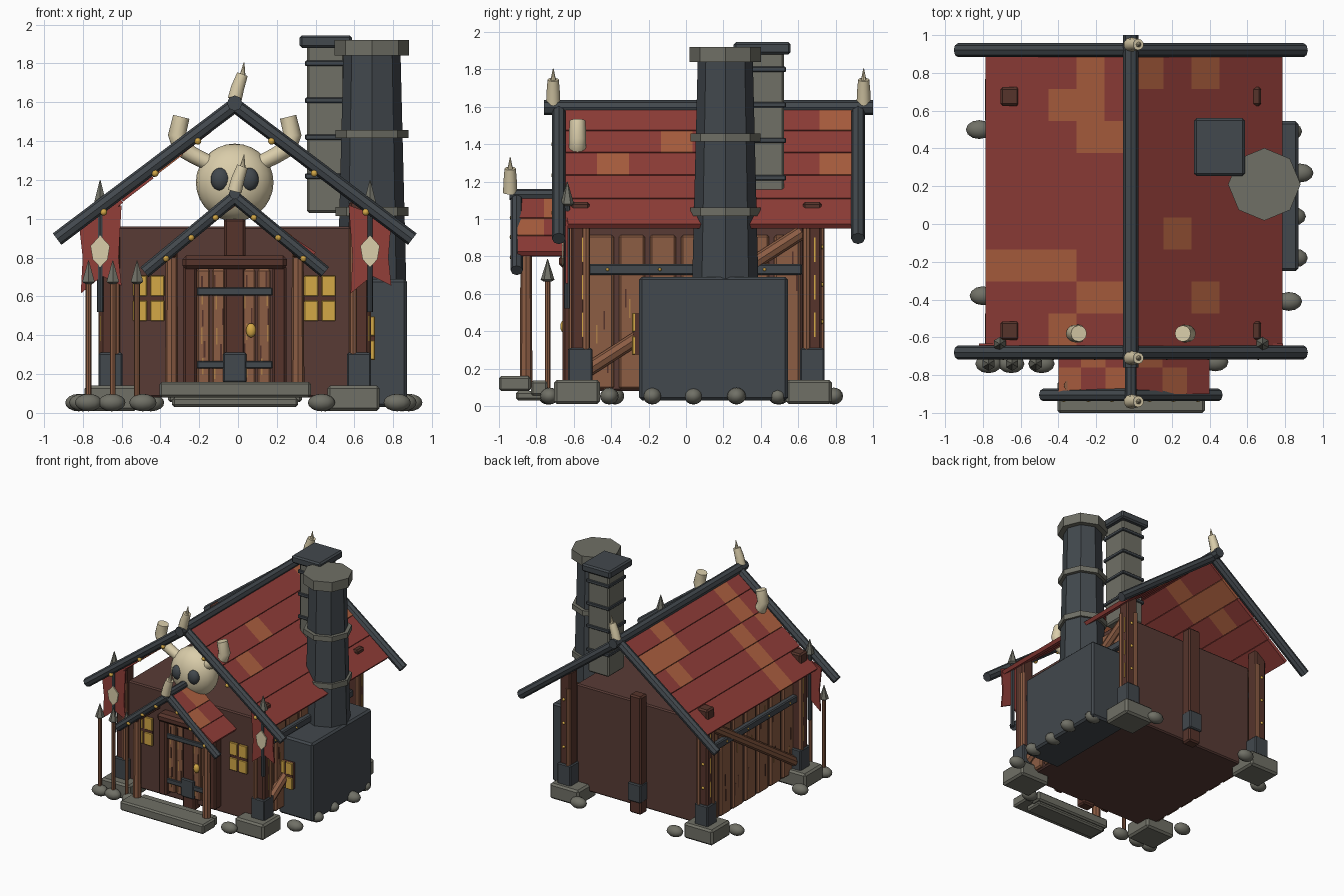
import bpy, bmesh, math, random
from mathutils import Vector

if "Cube" in bpy.data.objects:
    bpy.data.objects.remove(bpy.data.objects["Cube"])

random.seed(4)
C = -0.017  # centre line of the house


def material(name, r, g, b):
    m = bpy.data.materials.new(name)
    m.diffuse_color = [(c / 255 / 12.92 if c < 11 else ((c / 255 + .055) / 1.055) ** 2.4) for c in (r, g, b)] + [1]
    m.use_nodes = True
    m.node_tree.nodes["Principled BSDF"].inputs["Base Color"].default_value = m.diffuse_color
    return m


RED = material("roof_red", 146, 62, 57)
ORANGE = material("patch_orange", 174, 96, 64)
IRON = material("dark_iron", 66, 72, 77)
STONE = material("grey_stone", 112, 112, 102)
WALL = material("wall_brown", 88, 59, 53)
DARK = material("dark_wood", 86, 52, 43)
WOOD = material("light_wood", 140, 93, 68)
STRAW = material("split_wood", 176, 128, 74)
GOLD = material("gold", 212, 168, 70)
BONE = material("bone", 218, 205, 170)


def finish(name, bm, *mats):
    me = bpy.data.meshes.new(name)
    bmesh.ops.recalc_face_normals(bm, faces=bm.faces)
    bm.to_mesh(me)
    bm.free()
    for m in mats:
        me.materials.append(m)
    ob = bpy.data.objects.new(name, me)
    bpy.context.collection.objects.link(ob)
    return ob


def box(name, x0, x1, y0, y1, z0, z1, mat, bevel=0.008):
    bm = bmesh.new()
    bmesh.ops.create_cube(bm, size=1)
    for v in bm.verts:
        v.co = ((x0 + x1) / 2 + v.co.x * (x1 - x0), (y0 + y1) / 2 + v.co.y * (y1 - y0), (z0 + z1) / 2 + v.co.z * (z1 - z0))
    ob = finish(name, bm, mat)
    if bevel:
        ob.modifiers.new("bevel", 'BEVEL').width = bevel
    return ob


def tube(name, pts, radii, mat, n=8, smooth=False):
    """Sweep a round section of changing radius through the points."""
    bm, pts, rings = bmesh.new(), [Vector(p) for p in pts], []
    for i, p in enumerate(pts):
        t = (pts[min(i + 1, len(pts) - 1)] - pts[max(i - 1, 0)]).normalized()
        ref = Vector((0, 1, 0)) if abs(t.y) < 0.8 else Vector((1, 0, 0))
        u = (ref - t * ref.dot(t)).normalized()
        w = t.cross(u)
        rings.append([bm.verts.new(p + radii[i] * (u * math.cos(2 * math.pi * k / n) + w * math.sin(2 * math.pi * k / n)))
                      for k in range(n)])
    for a, b in zip(rings, rings[1:]):
        for k in range(n):
            bm.faces.new((a[k], a[(k + 1) % n], b[(k + 1) % n], b[k])).smooth = smooth
    bm.faces.new(rings[0])
    bm.faces.new(rings[-1])
    return finish(name, bm, mat)


def ball(name, x, y, z, rx, ry, rz, mat, seg=16):
    bm = bmesh.new()
    bmesh.ops.create_uvsphere(bm, u_segments=seg, v_segments=seg // 2 + 2, radius=1)
    for v in bm.verts:
        v.co = (x + v.co.x * rx, y + v.co.y * ry, z + v.co.z * rz)
    for f in bm.faces:
        f.smooth = True
    return finish(name, bm, mat)


def roof(name, sx, xs, ys, top, slope, patches):
    """One roof slope of overlapping rows; listed (row, column) tiles are orange."""
    bm = bmesh.new()
    for r, (xa, xb) in enumerate(zip(xs, xs[1:])):
        za, zb = top - slope * xa, top - slope * xb + 0.005
        rows = [[bm.verts.new((sx * x, y, z)) for y in ys] for x, z in ((xa, za), (xb, zb))]
        for c in range(len(ys) - 1):
            f = bm.faces.new((rows[0][c], rows[0][c + 1], rows[1][c + 1], rows[1][c]))
            f.material_index = int((r, c) in patches)
    ob = finish(name, bm, RED, ORANGE)
    for p in ob.data.polygons:
        if p.normal.z < 0:
            p.flip()
    s = ob.modifiers.new("thickness", 'SOLIDIFY')
    s.thickness = 0.03
    s.offset = -1


def gable_frame(y, apex, run, drop, r, studs, sink=0):
    for sx in (-1, 1):
        tube("rafter", [(C, y, apex), (C + sx * run, y, apex - drop)], [r, r], IRON)
        for s in studs:
            ball("rafter_stud", C + sx * s, y - r * .6, apex - drop * s / run - sink, .018, .018, .018, GOLD, 8)


def horn_finial(y, z):
    tube("ridge_horn", [(C, y, z), (C + .015, y, z + .06), (C + .04, y, z + .13)], [.038, .036, .03], BONE, 10, True)
    tube("horn_spike", [(C + .04, y, z + .12), (C + .048, y, z + .19)], [.016, .002], BONE, 8)


def spear(x, y, z0, z1, head, r, mat):
    tube("spear_shaft", [(x, y, z0), (x, y, z1 - head)], [r, r], mat)
    tube("spear_head", [(x, y, z1 - head - .01), (x, y, z1 - head), (x, y, z1)], [.02, .037, .002], STONE, 6)


def window(x, y, z, w, h):
    box("window_bars", x - w / 2, x + w / 2, y, y + .03, z - h / 2, z + h / 2, DARK, 0)
    for a in (-1, 1):
        for b in (-1, 1):
            px, pz = x + a * w * .28, z + b * h * .28
            box("window_pane", px - w * .225, px + w * .225, y - .008, y + .01, pz - h * .23, pz + h * .23, GOLD, .004)


# Main hall
box("hall", C - .6, C + .6, -.585, .63, .08, .96, WALL, .01)
for sx in (-1, 1):
    X = lambda d: C + sx * d
    span = lambda a, b: sorted((X(a), X(b)))
    for i in range(7):
        y = -.525 + i * .166
        box("side_plank", *span(.59, .622), y, y + .14, .09, .915, WOOD, .012)
        for k in range(3):
            yy, zz = y + random.uniform(.03, .12), random.uniform(.15, .75)
            box("plank_crack", *span(.62, .625), yy, yy + .007, zz, zz + .1, STRAW if k == 1 else DARK, 0)
    box("side_iron_beam", *span(.61, .66), -.52, .62, .70, .76, IRON)
    for y in (-.42, -.14, .14, .42):
        ball("beam_stud", X(.66), y, .73, .009, .009, .009, GOLD, 8)
    tube("side_brace", [(X(.635), -.53, .19), (X(.635), .62, .93)], [.038, .038], WOOD)
    # Corner posts with iron boots on stone footings
    for y, back in ((-.565, -1), (.675, 1)):
        box("corner_post", X(.64) - .05, X(.64) + .05, y - .05, y + .05, .1, 1.09 if sx > 0 else 1.11, DARK, .012)
        box("post_boot", X(.64) - .062, X(.64) + .062, y - .065, y + .065, .12, .31, IRON)
        fx = -.655 if sx < 0 else .595
        box("footing", fx - .135, fx + .135, y - .14, y + .105, .01, .14, STONE, .015)
        tube("post_pole", [(X(.68), y - back * .03, .12), (X(.68), y - back * .03, .95)], [.022, .022], WOOD)
        tube("post_pole", [(X(.61), y + back * .045, .12), (X(.61), y + back * .045, .95)], [.02, .02], WOOD)
        for z in (.45, .65, .85):
            if back > 0:
                ball("post_stud", X(.65), y + .05, z, .012, .012, .012, GOLD, 8)
            box("post_sliver", *span(.688, .694), y + .01, y + .018, z - .08, z + .05, GOLD, 0)
# Centre posts
for y, top in ((-.595, 1.0), (.66, 1.045)):
    box("centre_post", C - .055, C + .055, y - .045, y + .045, .05, top, DARK, .012)
    box("centre_boot", C - .06, C + .06, y - .06, y + .06, .155, .31, IRON)

# Main roof
ys = [-.645 + .17 * i for i in range(10)]
xs = [0, .155, .304, .453, .61, .785]
roof("roof_left", -1, xs, ys, 1.595, .80,
     {(2, 7), (2, 2), (2, 0), (1, 6), (1, 7), (1, 8), (1, 1), (0, 6), (0, 1), (3, 2), (4, 2)})
roof("roof_right", 1, xs, ys, 1.595, .80, {(0, 8), (1, 3), (2, 8), (2, 1)})
tube("ridge_beam", [(C, -.76, 1.595), (C, 1.0, 1.595)], [.04, .04], IRON)
gable_frame(-.68, 1.585, .915, .69, .037, (.19, .41, .675), .042)
gable_frame(.92, 1.585, .915, .69, .037, ())
horn_finial(-.71, 1.615)
horn_finial(.95, 1.615)

# Porch
for sx in (-1, 1):
    roof("porch_roof", sx, [0, .15, .28, .4], [-.9, -.76, -.59], 1.11, .72, {(0, 0), (2, 0), (1, 1)} if sx < 0 else {(1, 0), (0, 1)})
    tube("porch_post", [(C + sx * .325, -.855, .1), (C + sx * .325, -.855, .86)], [.034, .03], WOOD)
    box("porch_side_beam", C + sx * .325 - .025, C + sx * .325 + .025, -.89, -.58, .80, .84, DARK)
tube("porch_ridge", [(C, -.945, 1.13), (C, -.6, 1.13)], [.03, .03], IRON)
gable_frame(-.905, 1.11, .465, .385, .033, (.1, .225, .355), .02)
horn_finial(-.94, 1.14)
box("step_front", -.405, .375, -1.0, -.83, .08, .16, STONE, .012)
box("step_rear", -.36, .33, -.83, -.74, .055, .135, STONE, .012)
box("step_base", -.34, .31, -.91, -.76, .03, .08, STONE, .012)

# Door
for i in range(5):
    x = C - .195 + i * .078
    box("door_plank", x, x + .068, -.635, -.58, .15, .74, WOOD, .008)
    for k in range(6):
        xx, zz = x + random.uniform(.008, .052), .17 + k * .09 + random.uniform(0, .03)
        box("door_grain", xx, xx + .008, -.638, -.63, zz, zz + .085, DARK if k % 2 else STRAW, 0)
for sx in (-1, 1):
    box("door_jamb", C + sx * .23 - .036, C + sx * .23 + .036, -.66, -.57, .12, .76, DARK, .012)
box("door_lintel", C - .27, C + .27, -.68, -.57, .74, .81, DARK, .02)
for z in (.248, .625):
    box("door_strap", C - .195, C + .195, -.65, -.63, z - .02, z + .02, IRON, .005)
ball("door_knob", .067, -.65, .425, .026, .022, .037, GOLD, 12)

# Windows
for x in (-.46, .422):
    window(x, -.597, .59, .16, .23)
window(.64, -.28, .385, .13, .22)

# Skull with horns
ball("skull", C, -.55, 1.187, .2, .15, .2, BONE, 24)
for sx in (-1, 1):
    ball("skull_eye", C + sx * .074, -.67, 1.203, .051, .04, .06, IRON, 14)
    tube("skull_horn", [(C + sx * x, -.58, z) for x, z in ((.12, 1.28), (.21, 1.325), (.275, 1.365), (.298, 1.43), (.275, 1.525))],
         [.04, .042, .047, .046, .043], BONE, 12, True)

# Forge block, octagonal chimney and square chimney
box("forge_block", .55, .87, -.25, .545, .03, .69, IRON, .015)
tube("round_chimney", [(.69, .21, .66), (.69, .21, 1.86)], [.177, .147], IRON)
for z0, z1, r in ((1.015, 1.06, .187), (1.415, 1.458, .187), (1.84, 1.92, .192)):
    tube("chimney_ring", [(.69, .21, z0), (.69, .21, z1)], [r, r], STONE)
box("square_chimney", .355, .55, .31, .525, 1.03, 1.9, STONE, .012)
for z in (1.22, 1.42, 1.61, 1.80):
    box("chimney_band", .345, .56, .30, .535, z - .014, z + .014, IRON, .005)
box("square_chimney_cap", .318, .587, .255, .56, 1.88, 1.945, IRON, .012)

# Banners on lances
for cx in (-.71, .68):
    spear(cx, -.635, .52, 1.2, .12, .016, IRON)
    bm = bmesh.new()
    flag = ((-.11, 1.07 if cx > 0 else .98), (.11, 1.07 if cx < 0 else .99), (.095, .8), (.11, .655), (.01, .705), (-.1, .615), (-.09, .8))
    bm.faces.new([bm.verts.new((cx + x, -.632, z)) for x, z in flag])
    finish("banner", bm, RED).modifiers.new("thickness", 'SOLIDIFY').thickness = .012
    bm = bmesh.new()
    badge = ((0, .915), (.05, .86), (.038, .79), (0, .75), (-.038, .79), (-.05, .86))
    bm.faces.new([bm.verts.new((cx + x, -.655, z)) for x, z in badge])
    finish("banner_badge", bm, BONE).modifiers.new("thickness", 'SOLIDIFY').thickness = .009

# Spears standing by the door
for x in (-.77, -.645, -.52):
    spear(x, -.74, .06, .785, .11, .015, WOOD)

# Loose stones round the base
for x, y in ((-.77, -.74), (-.65, -.74), (-.49, -.74), (.43, -.73), (-.82, .5), (-.8, -.38), (.82, -.41), (.85, -.18),
             (.84, .04), (.88, .27), (.82, .49), (-.45, .79), (.45, .79)):
    ball("loose_stone", x, y, .053, .07, .05, .045, STONE, 12)
